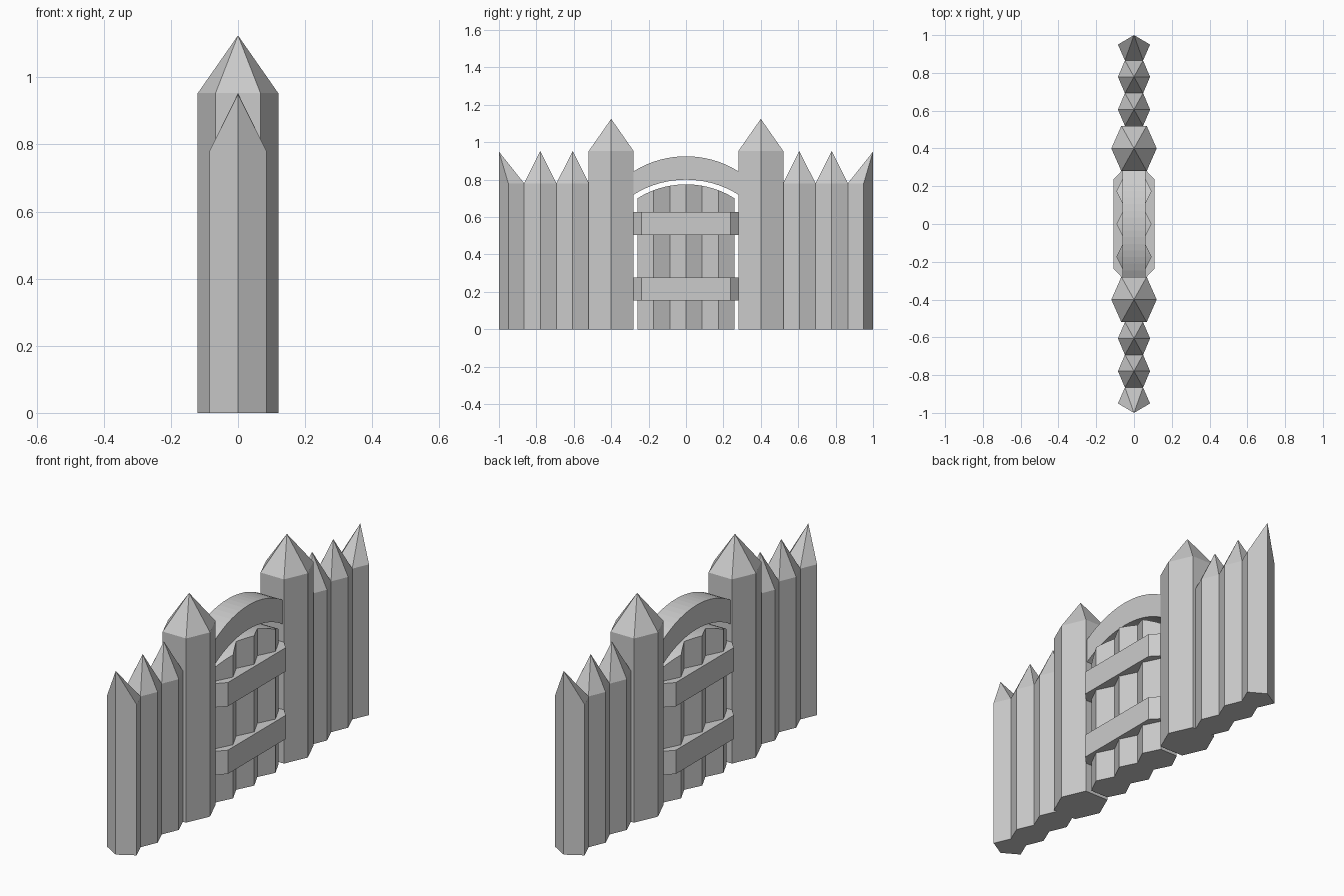
import bpy
import math

if "Cube" in bpy.data.objects:
    bpy.data.objects.remove(bpy.data.objects["Cube"])


def make_object(name, verts, faces):
    mesh = bpy.data.meshes.new(name)
    mesh.from_pydata(verts, [], faces)
    mesh.update()
    obj = bpy.data.objects.new(name, mesh)
    bpy.context.collection.objects.link(obj)
    # consistent outward normals
    bpy.context.view_layer.objects.active = obj
    obj.select_set(True)
    bpy.ops.object.mode_set(mode='EDIT')
    bpy.ops.mesh.select_all(action='SELECT')
    bpy.ops.mesh.normals_make_consistent(inside=False)
    bpy.ops.object.mode_set(mode='OBJECT')
    obj.select_set(False)
    return obj


def loft(name, bottom, top):
    """Closed solid between two loops of equal length."""
    n = len(bottom)
    sides = [(i, (i + 1) % n, n + (i + 1) % n, n + i) for i in range(n)]
    caps = [tuple(range(n))[::-1], tuple(range(n, 2 * n))]
    return make_object(name, bottom + top, sides + caps)


def pointed_post(name, yc, half_width, ridge, valley, shoulder, tip):
    """Six-sided post with a pyramid point."""
    w = half_width
    ring = [(ridge, 0), (valley, w), (-valley, w), (-ridge, 0), (-valley, -w), (valley, -w)]
    verts = [(x, yc + y, z) for z in (0, shoulder) for x, y in ring] + [(0, yc, tip)]
    faces = [tuple(range(6))[::-1]]
    for i in range(6):
        j = (i + 1) % 6
        faces += [(i, j, 6 + j, 6 + i), (6 + i, 6 + j, 12)]
    return make_object(name, verts, faces)


def end_post(name, s):
    """Five-sided end post whose tip stands over its outer edge."""
    ring = [(0, 1.0), (-0.085, 0.95), (-0.048, 0.865), (0.048, 0.865), (0.085, 0.95)]
    verts = [(x, s * y, 0) for x, y in ring]
    verts += [(x, s * y, 0.95 if x == 0 else 0.78) for x, y in ring]
    faces = [(4, 3, 2, 1, 0)]
    faces += [(i, (i + 1) % 5, 5 + (i + 1) % 5, 5 + i) for i in range(5)]
    faces[1] = (0, 1, 6, 5)
    faces += [(5, 6, 7), (5, 7, 8), (5, 8, 9)]
    return make_object(name, verts, faces)


def arc(y, half, z_end, rise):
    """Height on a circular arc rising from z_end at y = +-half."""
    r = (half * half + rise * rise) / (2 * rise)
    return z_end + rise - r + math.sqrt(r * r - y * y)


# Palisade and gate posts on both sides
for side, s in (("left", -1), ("right", 1)):
    pointed_post("gate_post_" + side, s * 0.40, 0.12, 0.12, 0.067, 0.953, 1.125)
    pointed_post("inner_stake_" + side, s * 0.606, 0.087, 0.085, 0.048, 0.78, 0.953)
    pointed_post("outer_stake_" + side, s * 0.779, 0.087, 0.085, 0.048, 0.78, 0.953)
    end_post("end_stake_" + side, s)

# Arched lintel
N = 16
ys = [-0.28 + 0.56 * i / N for i in range(N + 1)]
profile = [(y, arc(y, 0.28, 0.72, 0.08)) for y in ys]
profile += [(y, arc(y, 0.28, 0.845, 0.08)) for y in reversed(ys)]
n = len(profile)
verts = [(x, y, z) for x in (-0.06, 0.06) for y, z in profile]
faces = [(i, (i + 1) % n, n + (i + 1) % n, n + i) for i in range(n)]
for i in range(N):
    a, b, c, d = i, i + 1, n - 2 - i, n - 1 - i
    faces += [(d, c, b, a), (n + a, n + b, n + c, n + d)]
make_object("arch", verts, faces)

# Three gate planks, cut to a curved top
for k, yc in enumerate((-0.1733, 0.0, 0.1733)):
    steps = [i / 4 for i in range(-4, 5)]
    verts, faces = [], []
    for t in steps:
        y = yc + t * 0.0867
        x = 0.093 - 0.043 * abs(t)
        z = arc(y, 0.26, 0.70, 0.075)
        verts += [(-x, y, 0), (x, y, 0), (x, y, z), (-x, y, z)]
    for i in range(len(steps) - 1):
        for j in range(4):
            m = (j + 1) % 4
            faces.append((4 * i + j, 4 * i + m, 4 * i + 4 + m, 4 * i + 4 + j))
    e = len(verts) - 4
    faces += [(3, 2, 1, 0), (e, e + 1, e + 2, e + 3)]
    make_object("gate_plank_%d" % (k + 1), verts, faces)

# Two crossbars with chamfered ends
outline = [(0.108, -0.237), (0.108, 0.237), (0.067, 0.28), (-0.067, 0.28),
           (-0.108, 0.237), (-0.108, -0.237), (-0.067, -0.28), (0.067, -0.28)]
for name, z0, z1 in (("lower_crossbar", 0.155, 0.278), ("upper_crossbar", 0.505, 0.628)):
    loft(name, [(x, y, z0) for x, y in outline], [(x, y, z1) for x, y in outline])
